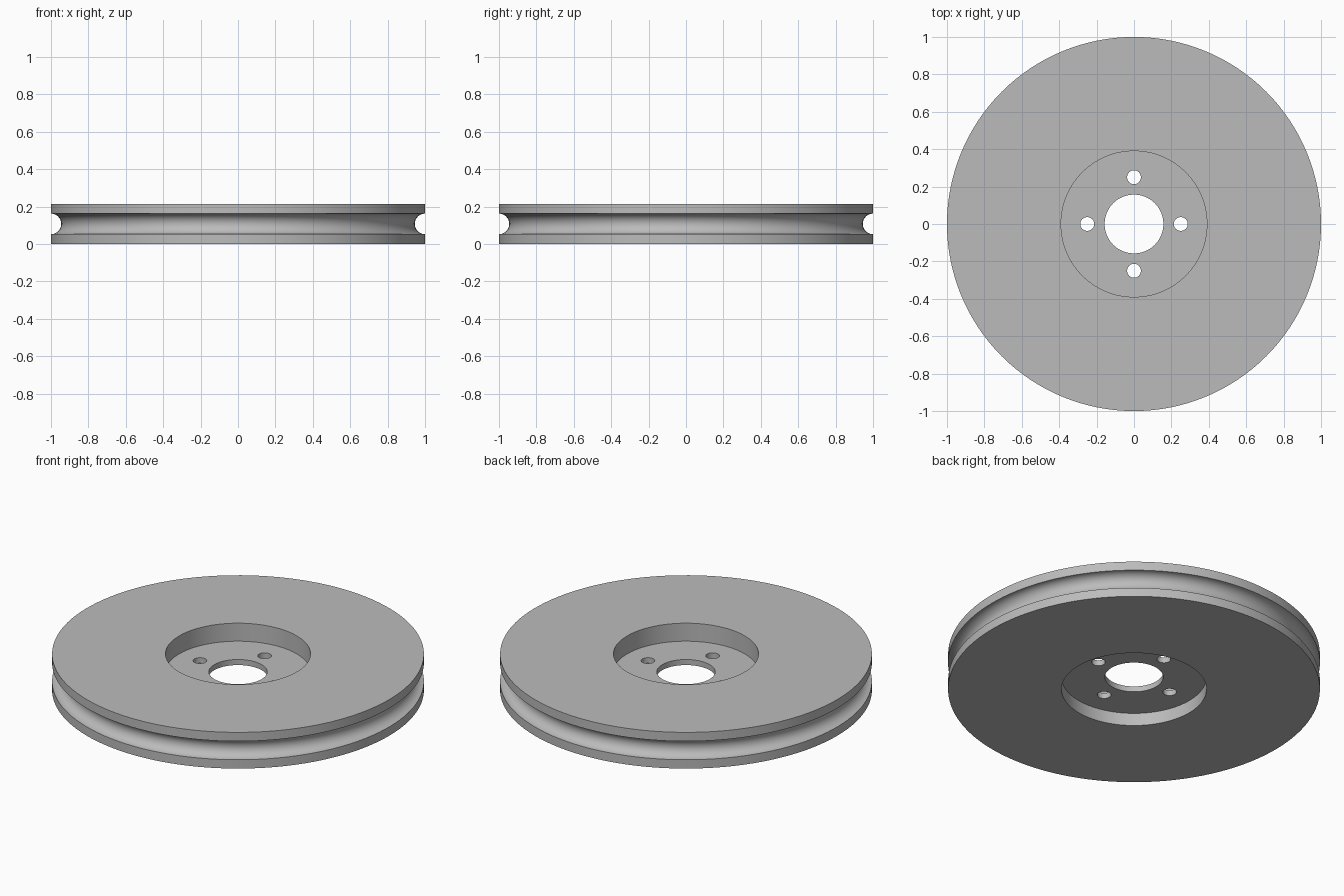
import bpy, bmesh
from math import sin, cos, pi

cube = bpy.data.objects.get("Cube")
if cube:
    bpy.data.objects.remove(cube, do_unlink=True)

HEIGHT = 0.215
MID = HEIGHT / 2
GROOVE = 0.055        # radius of the rope groove
BORE, RECESS = 0.157, 0.39
WEB_LOW, WEB_HIGH = 0.075, 0.108
BOLT_CIRCLE, BOLT = 0.25, 0.037
SEGMENTS = 128

# Plain grey metal
metal = bpy.data.materials.new("grey_metal")
metal.use_nodes = True
colour = (0.5, 0.5, 0.5, 1)
metal.diffuse_color = colour
metal.node_tree.nodes["Principled BSDF"].inputs["Base Color"].default_value = colour


def lathe(name, profile):
    """Revolve a closed (radius, height) profile around the z axis."""
    bm = bmesh.new()
    rings = [[bm.verts.new((r * cos(2 * pi * i / SEGMENTS), r * sin(2 * pi * i / SEGMENTS), z))
              for i in range(SEGMENTS)] for r, z in profile]
    for a, b in zip(rings, rings[1:] + rings[:1]):
        for i in range(SEGMENTS):
            j = (i + 1) % SEGMENTS
            bm.faces.new((a[i], a[j], b[j], b[i]))
    bmesh.ops.recalc_face_normals(bm, faces=bm.faces)
    mesh = bpy.data.meshes.new(name)
    bm.to_mesh(mesh)
    bm.free()
    obj = bpy.data.objects.new(name, mesh)
    bpy.context.collection.objects.link(obj)
    obj.data.materials.append(metal)
    return obj


# Wheel section: bore, lower recess, rim with round groove, upper recess
arc = [(1 - GROOVE * sin(pi * k / 16), MID - GROOVE * cos(pi * k / 16)) for k in range(17)]
profile = [(BORE, WEB_LOW), (RECESS, WEB_LOW), (RECESS, 0), (1, 0), *arc,
           (1, HEIGHT), (RECESS, HEIGHT), (RECESS, WEB_HIGH), (BORE, WEB_HIGH)]
wheel = lathe("pulley_wheel", profile)

# Four bolt holes through the web
bm = bmesh.new()
for k in range(4):
    made = bmesh.ops.create_cone(bm, cap_ends=True, segments=32, radius1=BOLT, radius2=BOLT, depth=0.15)
    angle = k * pi / 2
    bmesh.ops.translate(bm, verts=made["verts"],
                        vec=(BOLT_CIRCLE * cos(angle), BOLT_CIRCLE * sin(angle), (WEB_LOW + WEB_HIGH) / 2))
cutter_mesh = bpy.data.meshes.new("bolt_hole_cutter")
bm.to_mesh(cutter_mesh)
bm.free()
cutter_mesh.materials.append(metal)
cutter = bpy.data.objects.new("bolt_hole_cutter", cutter_mesh)
bpy.context.collection.objects.link(cutter)

# Apply the cut and remove the helper
bpy.ops.object.select_all(action="DESELECT")
wheel.select_set(True)
bpy.context.view_layer.objects.active = wheel
cut = wheel.modifiers.new("bolt_holes", "BOOLEAN")
cut.operation = "DIFFERENCE"
cut.solver = "EXACT"
cut.object = cutter
bpy.ops.object.modifier_apply(modifier=cut.name)
bpy.data.objects.remove(cutter, do_unlink=True)

bpy.ops.object.shade_smooth_by_angle(angle=pi / 6)
